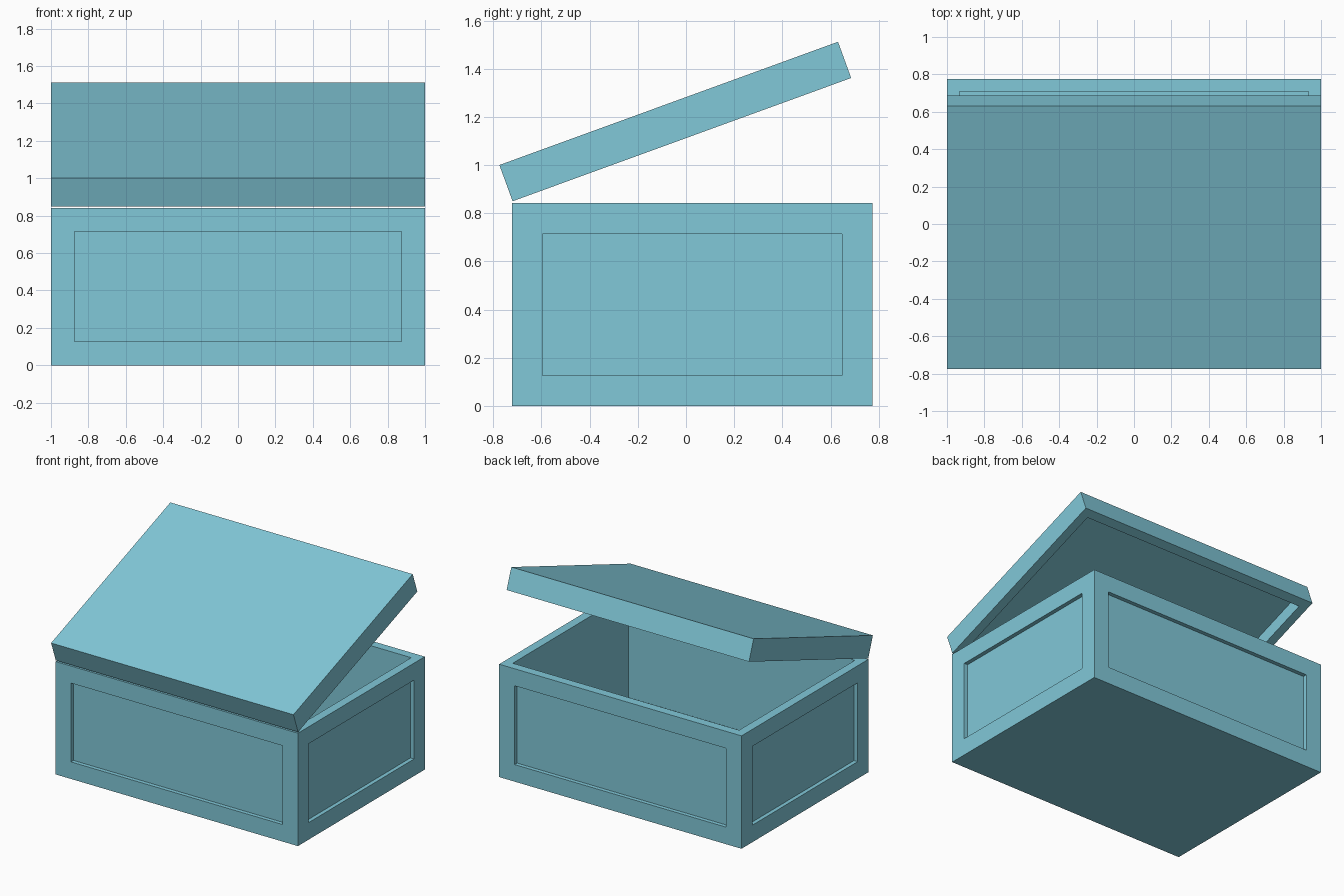
import bpy
import bmesh
import math
from mathutils import Matrix, Vector

default = bpy.data.objects.get("Cube")
if default:
    bpy.data.objects.remove(default, do_unlink=True)

WALL = 0.066
DEPTH, BOX_HEIGHT, LID_HEIGHT = 1.496, 0.842, 0.16

# Single teal colour
teal = bpy.data.materials.new("teal")
teal.use_nodes = True
colour = (0.22, 0.58, 0.69, 1)
teal.diffuse_color = colour
teal.node_tree.nodes["Principled BSDF"].inputs["Base Color"].default_value = colour


def block(width, depth, height):
    """Box mesh with its front lower edge on the x axis."""
    bm = bmesh.new()
    bmesh.ops.create_cube(bm, size=1)
    bmesh.ops.scale(bm, vec=(width, depth, height), verts=bm.verts)
    bmesh.ops.translate(bm, vec=(0, depth / 2, height / 2), verts=bm.verts)
    bm.normal_update()
    return bm


def recess(bm, direction, border, sink):
    """Sink a straight-walled pocket into the face looking in a direction."""
    face = max(bm.faces, key=lambda f: f.normal.dot(direction) * f.calc_area())
    bmesh.ops.inset_individual(bm, faces=[face], thickness=border,
                               use_even_offset=True)
    inner = bmesh.ops.extrude_discrete_faces(bm, faces=[face])["faces"]
    bmesh.ops.translate(bm, vec=-sink * direction, verts=inner[0].verts)
    bm.normal_update()


def finish(bm, name):
    mesh = bpy.data.meshes.new(name)
    bmesh.ops.recalc_face_normals(bm, faces=bm.faces)
    bm.to_mesh(mesh)
    bm.free()
    mesh.materials.append(teal)
    obj = bpy.data.objects.new(name, mesh)
    bpy.context.collection.objects.link(obj)
    return obj


# Open box with a sunken panel on each side
bm = block(2, DEPTH, BOX_HEIGHT)
for side in ((1, 0, 0), (-1, 0, 0), (0, 1, 0), (0, -1, 0)):
    recess(bm, Vector(side), 0.127, 0.03)
recess(bm, Vector((0, 0, 1)), WALL, BOX_HEIGHT - WALL)
box = finish(bm, "box")
box.location.y = -0.722

# Hollow lid, tilted up about its front lower edge
bm = block(2, DEPTH, LID_HEIGHT)
recess(bm, Vector((0, 0, -1)), WALL, LID_HEIGHT - WALL)
bmesh.ops.transform(bm, matrix=Matrix.Rotation(math.radians(20), 4, "X"),
                    verts=bm.verts)
lid = finish(bm, "lid")
lid.location = (0, -0.72, 0.85)
